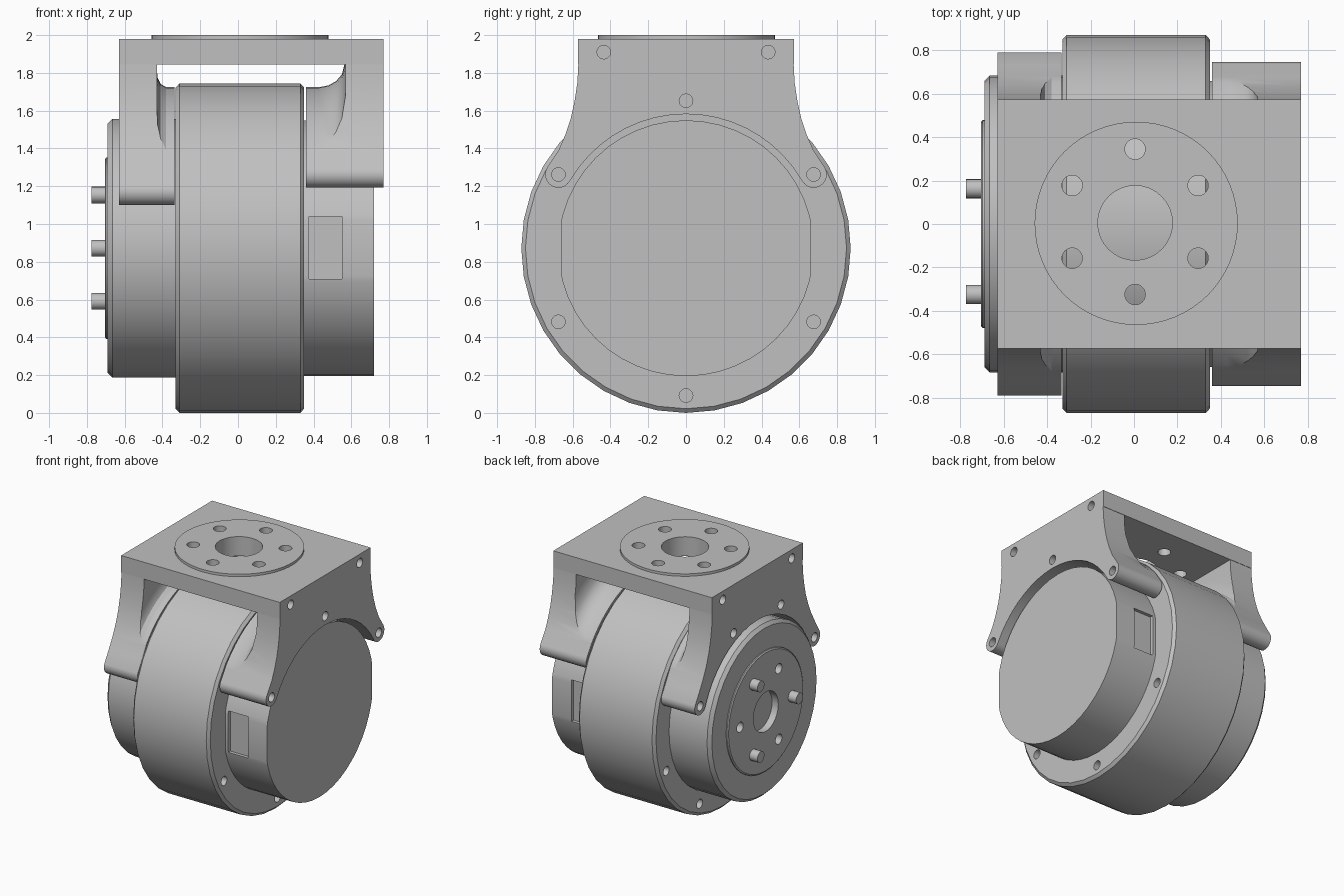
import bpy, bmesh, math
from mathutils import Matrix, Vector

if "Cube" in bpy.data.objects:
    bpy.data.objects.remove(bpy.data.objects["Cube"])

CZ = 0.872          # height of the drum axis
BOLT_R = 0.78       # bolt circle on the drum faces
BORE_R = 0.71       # arm cut-out radius

grey = bpy.data.materials.new("machined grey")
grey.diffuse_color = (0.53, 0.53, 0.53, 1)
grey.use_nodes = True
grey.node_tree.nodes["Principled BSDF"].inputs["Base Color"].default_value = grey.diffuse_color


def finish(name, bm):
    bmesh.ops.recalc_face_normals(bm, faces=bm.faces)
    me = bpy.data.meshes.new(name)
    bm.to_mesh(me)
    bm.free()
    me.materials.append(grey)
    ob = bpy.data.objects.new(name, me)
    bpy.context.collection.objects.link(ob)
    return ob


def lathe(name, prof, n=36, closed=False):
    """Turn an (x, radius) profile around the drum axis."""
    bm = bmesh.new()
    rings = [[bm.verts.new((x, r * math.cos(2 * math.pi * i / n),
                            CZ + r * math.sin(2 * math.pi * i / n))) for i in range(n)]
             for x, r in prof]
    pairs = list(zip(rings, rings[1:] + rings[:1])) if closed else list(zip(rings, rings[1:]))
    for a, b in pairs:
        for i in range(n):
            j = (i + 1) % n
            bm.faces.new((a[i], a[j], b[j], b[i]))
    if not closed:
        bm.faces.new(rings[0])
        bm.faces.new(rings[-1])
    return finish(name, bm)


def rods(name, items, axis="X", n=20):
    """Cylinders along one axis; items are (centre, radius, length)."""
    bm = bmesh.new()
    rot = Matrix.Rotation(math.pi / 2, 4, "Y") if axis == "X" else Matrix()
    for c, r, length in items:
        bmesh.ops.create_cone(bm, cap_ends=True, segments=n, radius1=r, radius2=r,
                              depth=length, matrix=Matrix.Translation(c) @ rot)
    return finish(name, bm)


def boxes(name, items):
    bm = bmesh.new()
    for lo, hi in items:
        lo, hi = Vector(lo), Vector(hi)
        m = Matrix.Translation((lo + hi) / 2) @ Matrix.Diagonal((*(hi - lo), 1))
        bmesh.ops.create_cube(bm, size=1, matrix=m)
    return finish(name, bm)


def cut(ob, cutter):
    mod = ob.modifiers.new("cut", "BOOLEAN")
    mod.operation, mod.solver, mod.object = "DIFFERENCE", "EXACT", cutter
    bpy.context.view_layer.objects.active = ob
    bpy.ops.object.modifier_apply(modifier=mod.name)
    bpy.data.objects.remove(cutter)


def polar(r, deg):
    a = math.radians(deg)
    return r * math.cos(a), CZ + r * math.sin(a)


def bolts(x, length, angles, r=0.036):
    return [((x, *polar(BOLT_R, a)), r, length) for a in angles]


RIGHT = [30 + 60 * i for i in range(6)]
LEFT = [22.5 + 45 * i for i in range(8)]

# Main drum with bolt holes in both faces
drum = lathe("drum", [(-0.33, 0.85), (-0.31, 0.872), (0.33, 0.872), (0.35, 0.85)])
cut(drum, rods("drum_holes", bolts(0.35, 0.16, RIGHT) + bolts(-0.33, 0.16, LEFT)))

# Motor can with flattened sides and shallow side pockets
can = lathe("motor_can", [(0.30, 0.677), (0.72, 0.677)], 48)
cut(can, boxes("flats", [((0.2, s * 0.76 - 0.1, 0), (0.9, s * 0.76 + 0.1, 2)) for s in (-1, 1)]))
cut(can, boxes("pockets", [((0.375, s * 0.68 - 0.05, 0.71), (0.55, s * 0.68 + 0.05, 1.04))
                           for s in (-1, 1)]))

# Output cap, flange and dowel pins
cap = lathe("output_cap", [(-0.69, 0.66), (-0.665, 0.685), (-0.30, 0.685)])
flange = lathe("output_flange", [(-0.705, 0.47), (-0.698, 0.48), (-0.68, 0.48)], 48)
ring = [((-0.70, 0.325 * math.cos(a), CZ + 0.325 * math.sin(a)), 0.04, 0.2)
        for a in (0, math.radians(120), math.radians(240))]
centre_bore = [((-0.70, 0, CZ), 0.157, 0.1)]
for part in (cap, flange):
    cut(part, rods("flange_holes", ring + centre_bore, n=32))
pins = rods("dowel_pins", [((-0.73, 0.325 * math.cos(a), CZ + 0.325 * math.sin(a)), 0.044, 0.09)
                           for a in (math.pi, math.radians(60), math.radians(300))])


def arm(name, x0, x1, theta, side, scoop):
    """Flared bracket arm ending in two bolt bosses around the drum axis."""
    cy, cz = polar(BOLT_R, theta)
    br = BOLT_R - BORE_R
    half = [(0.57, 1.845)] + side
    for i in range(13):
        a = math.radians(theta - 180 * i / 12)
        half.append((cy + br * math.cos(a), cz + br * math.sin(a)))
    steps = 18
    arc = [polar(BORE_R, theta + (180 - 2 * theta) * i / steps) for i in range(1, steps)]
    prof = half + arc + [(-y, z) for y, z in reversed(half)]
    bm = bmesh.new()
    f = bm.faces.new([bm.verts.new((x0, y, z)) for y, z in prof])
    ext = bmesh.ops.extrude_face_region(bm, geom=[f])["geom"]
    bmesh.ops.translate(bm, vec=(x1 - x0, 0, 0),
                        verts=[v for v in ext if isinstance(v, bmesh.types.BMVert)])
    ob = finish(name, bm)
    cut(ob, lathe("scoop", scoop, 72, closed=True))
    return ob


# Bracket arms, hollowed on the inside with a filleted round pad
right_arm = arm("right_arm", 0.36, 0.77, 30,
                [(0.575, 1.75), (0.59, 1.65), (0.61, 1.56), (0.64, 1.47), (0.675, 1.39)],
                [(0.3, 0.852), (0.43, 0.852), (0.48, 0.862), (0.52, 0.885), (0.55, 0.92),
                 (0.57, 1.0), (0.57, 1.6), (0.3, 1.6)])
cut(right_arm, rods("arm_holes", bolts(0.56, 0.6, RIGHT[:3])))
left_arm = arm("left_arm", -0.63, -0.335, 22.5,
               [(0.575, 1.75), (0.59, 1.65), (0.61, 1.56), (0.64, 1.47), (0.68, 1.38), (0.73, 1.29)],
               [(-0.25, 0.852), (-0.38, 0.852), (-0.41, 0.87), (-0.425, 0.9),
                (-0.43, 0.95), (-0.43, 1.6), (-0.25, 1.6)])
cut(left_arm, rods("arm_holes", bolts(-0.48, 0.6, LEFT[:4])))

# Bracket top plate and round mounting pad, drilled together
plate = boxes("top_plate", [((-0.63, -0.573, 1.845), (0.77, 0.573, 1.98))])
pad = rods("mounting_pad", [((0.01, 0.003, 1.985), 0.468, 0.03)], "Z", 64)
for part in (plate, pad):
    holes = [((0.005, 0.005, 1.9), 0.172, 0.4)]
    holes += [((0.005 + 0.335 * math.sin(math.pi * i / 3), 0.01 + 0.335 * math.cos(math.pi * i / 3), 1.9),
               0.047, 0.4) for i in range(6)]
    cut(part, rods("pad_holes", holes, "Z", 32))
cut(plate, rods("corner_holes", [((x, s * 0.435, 1.91), 0.036, 0.24)
                                 for x in (-0.63, 0.77) for s in (-1, 1)]))

# Smooth the round surfaces, keep machined edges crisp
for ob in bpy.context.collection.objects:
    bpy.ops.object.select_all(action="DESELECT")
    ob.select_set(True)
    bpy.context.view_layer.objects.active = ob
    bpy.ops.object.shade_smooth_by_angle(angle=math.radians(30))
